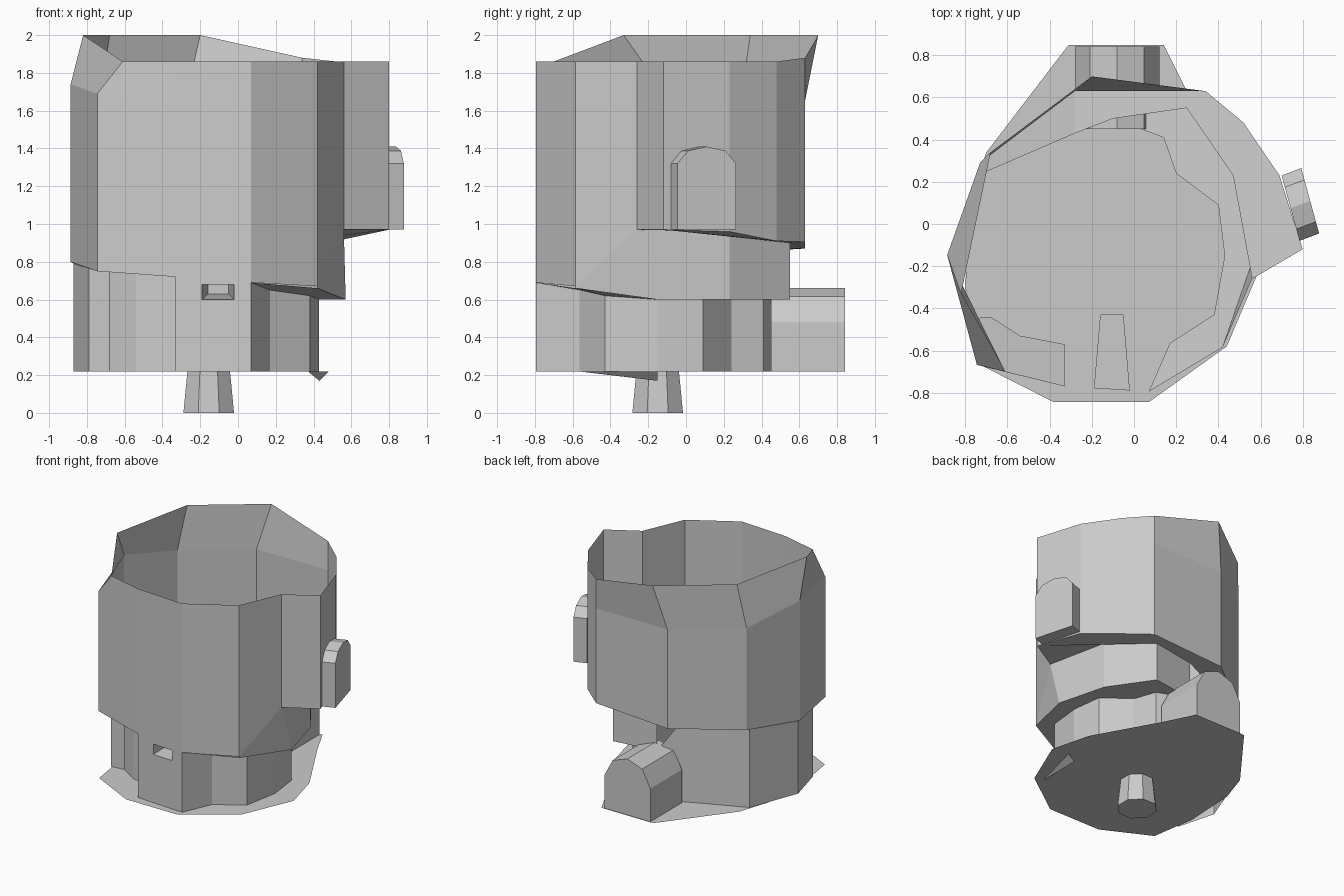
import bpy, bmesh, math
from mathutils import Vector

cube = bpy.data.objects.get("Cube")
if cube:
    bpy.data.objects.remove(cube)

grey = bpy.data.materials.new("plain grey")
grey.use_nodes = True
colour = (0.6, 0.6, 0.6, 1)
grey.diffuse_color = colour
grey.node_tree.nodes["Principled BSDF"].inputs["Base Color"].default_value = colour


def build(name, faces):
    """Make one object from a list of polygons, welding shared corners."""
    bm = bmesh.new()
    for poly in faces:
        pts = []
        for p in poly:
            if p not in pts:
                pts.append(p)
        if len(pts) > 2:
            bm.faces.new([bm.verts.new(p) for p in pts])
    bmesh.ops.remove_doubles(bm, verts=bm.verts, dist=0.0005)
    bmesh.ops.recalc_face_normals(bm, faces=bm.faces)
    mesh = bpy.data.meshes.new(name)
    bm.to_mesh(mesh)
    bm.free()
    mesh.materials.append(grey)
    ob = bpy.data.objects.new(name, mesh)
    bpy.context.collection.objects.link(ob)
    return ob


def strip(low, high, closed=True):
    n = len(low)
    return [(low[i], low[(i + 1) % n], high[(i + 1) % n], high[i])
            for i in range(n if closed else n - 1)]


def level(points, z):
    return [(p[0], p[1], z) for p in points]


FLOOR, RIM = 0.22, 1.86

# Upper shell: front and right walls are straight, the back and left lean in
a, f1, f2 = (-.745, -.668, .75), (-.33, -.77, .72), (.07, -.795, .69)
f3, f4, f5 = (.42, -.585, .67), (.56, -.26, .97), (.8, -.12, .97)
k, g, h = (.69, .23, .96), (.52, .48, .91), (.34, .63, .905)
b, c, l = (-.28, .63, .87), (-.73, .29, .85), (-.886, -.147, .8)
bottom = [a, f1, f2, f3, f4, f5, k, g, h, b, c, l]
bend = level(bottom, 1.65)
bend[0], bend[-1] = (-.745, -.668, 1.69), (-.886, -.147, 1.74)
top = level(bottom, RIM)
top[0], top[8] = (-.61, -.70, RIM), (.34, .63, 1.88)
top[9:] = [(-.2, .70, 2), (-.68, .34, 2), (-.82, -.33, 2)]
build("upper_shell", strip(bottom, bend) + strip(bend, top))

# Waist: wall set in under the shell on the right and back
waist_top = [f3, f4, (.47, .23, .96), (.25, .55, .9), (-.1, .5, .89)]
waist_low = [(.42, -.585, .66), (.57, -.15, .6), (.47, .23, .6), (.25, .55, .6), (-.1, .5, .6)]
shell_ledge = [f4, f5, k, g, h, b, (-.28, .43, .87)] + waist_top[:1:-1]
build("waist", strip(waist_low, waist_top, False) + [shell_ledge])

# Lower body: right half meets the waist, left half meets the shell
right = [f2, (.17, -.565, .65), (.38, -.43, .62), (.43, -.15, .6),
         (.40, .09, .6), (.2, .24, .6), (.14, .41, .6), (-.1, .5, .6)]
left = [(-.28, .43, .87), (-.72, .24, .85), (-.87, -.15, .79), (-.79, -.45, .77),
        (-.68, -.44, .75), (-.54, -.53, .74), (-.33, -.57, .72), f1]
waist_ledge = waist_low[::-1] + right
side_ledge = [a, l] + left[2:]
back_ledge = [b, c, l] + left[2::-1]
outline = right + left
build("lower_body", strip(level(outline, FLOOR), outline, False)
      + [waist_ledge, side_ledge, back_ledge])

# Front panel with a tapered slot
panel = [(f1[0], f1[1], FLOOR), (f2[0], f2[1], FLOOR), f2, f1]


def on_panel(x, z):
    t = (x - f1[0]) / (f2[0] - f1[0])
    return (x, f1[1] + t * (f2[1] - f1[1]), z)


slot = [on_panel(-.19, .6), on_panel(-.02, .6), on_panel(-.02, .68), on_panel(-.19, .68)]
slot_back = [(-.16, -.43, .63), (-.05, -.43, .63), (-.05, -.43, .68), (-.16, -.43, .68)]
build("front_panel", strip(panel, slot) + strip(slot, slot_back) + [slot_back])

# Thin base plate
plate = [(-.38, -.845), (.07, -.845), (.44, -.58), (.61, -.18), (.53, .13), (.25, .63),
         (.14, .85), (-.31, .85), (-.70, .34), (-.78, .1), (-.8, -.3), (-.745, -.66)]
build("base_plate", [level(plate, FLOOR)])

# Small fin under the right of the plate
build("plate_fin", [[(.37, -.57, .22), (.48, -.15, .218), (.43, -.15, .17)]])


def arch_block(name, start, along, out, z0, z1, z2):
    """Block with an arched top: width vector, depth vector, base, shoulder, peak."""
    start, along, out = Vector(start), Vector(along), Vector(out)
    rise = z2 - z1
    shape = [(0, z0), (1, z0), (1, z1), (.82, z1 + .75 * rise), (.5, z2),
             (.18, z1 + .75 * rise), (0, z1)]
    near = [(*(start + along * t), z) for t, z in shape]
    far = [(*(start + along * t + out), z) for t, z in shape]
    return build(name, strip(near, far) + [near, far])


arch_block("side_lug", (.70, .23), (.085, -.31), (.093, .035), .97, 1.32, 1.41)
arch_block("back_lug", (-.28, .45), (.4, 0), (0, .392), FLOOR, .48, .66)

# Tapered stem below the plate
def ring(radius, z):
    return [(-.155 + radius * math.cos(i * math.tau / 8 + math.pi / 8),
             -.15 + radius * math.sin(i * math.tau / 8 + math.pi / 8), z) for i in range(8)]


foot = ring(.145, 0)
build("stem", strip(foot, ring(.122, FLOOR)) + [foot])
